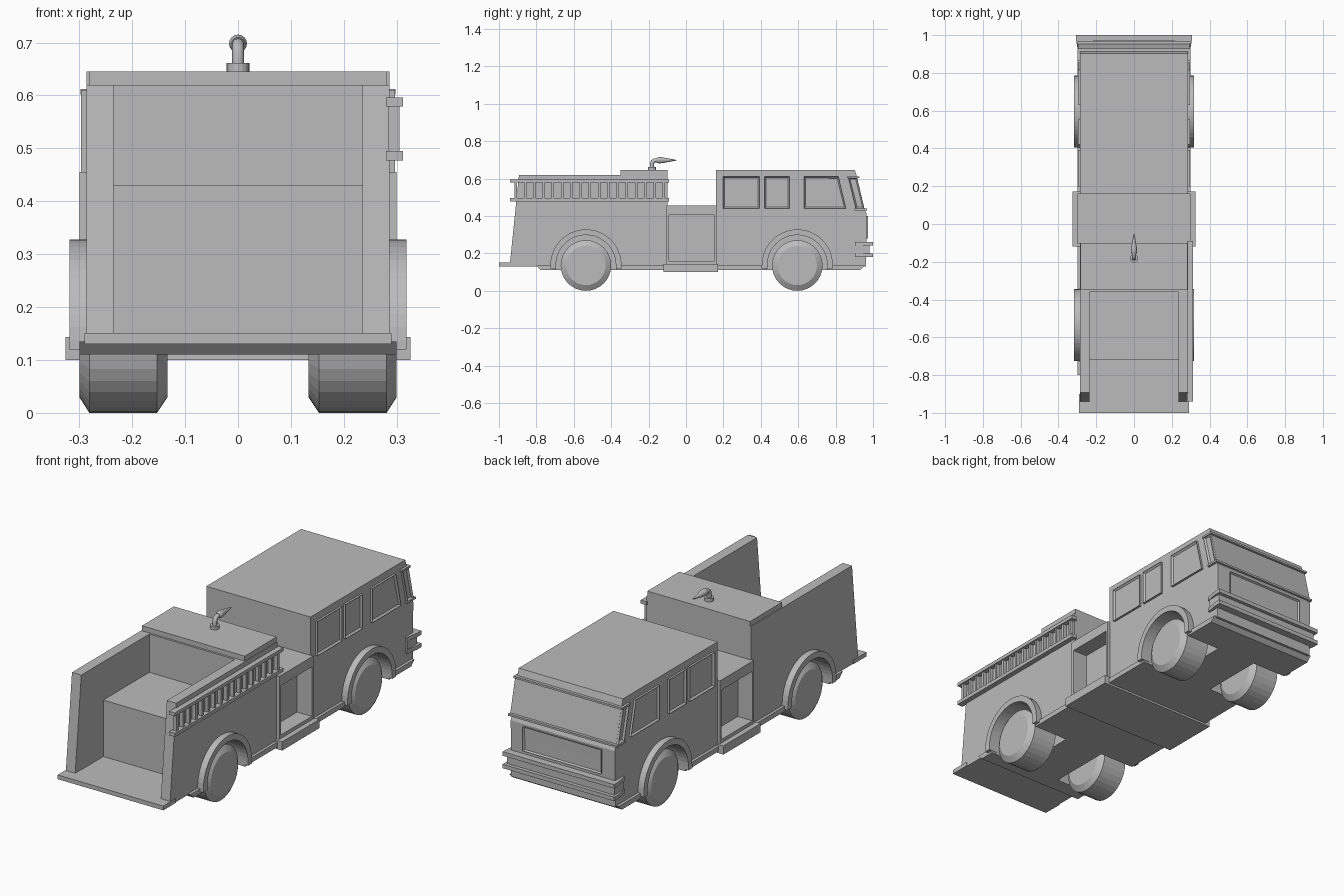
import bpy, bmesh, math
from mathutils import Vector

if "Cube" in bpy.data.objects:
    bpy.data.objects.remove(bpy.data.objects["Cube"])

grey = bpy.data.materials.new("plain_grey")
grey.diffuse_color = (0.5, 0.5, 0.5, 1)
grey.use_nodes = True
grey.node_tree.nodes["Principled BSDF"].inputs["Base Color"].default_value = grey.diffuse_color


def finish(name, bm):
    bmesh.ops.recalc_face_normals(bm, faces=bm.faces[:])
    me = bpy.data.meshes.new(name)
    bm.to_mesh(me)
    bm.free()
    me.materials.append(grey)
    ob = bpy.data.objects.new(name, me)
    bpy.context.collection.objects.link(ob)
    return ob


def place(axis, u, v, w):
    return {"x": (w, u, v), "y": (u, w, v), "z": (u, v, w)}[axis]


def prism(name, pts, a, b, axis="x", both=False, frame=0):
    """Extrude a profile from a to b; both = mirror to -x; frame = sunken pane border."""
    bm = bmesh.new()
    outer = []
    for lo, hi in ([(a, b), (-a, -b)] if both else [(a, b)]):
        p = [bm.verts.new(place(axis, u, v, lo)) for u, v in pts]
        q = [bm.verts.new(place(axis, u, v, hi)) for u, v in pts]
        bm.faces.new(p)
        outer.append(bm.faces.new(q))
        n = len(pts)
        for i in range(n):
            j = (i + 1) % n
            bm.faces.new((p[i], p[j], q[j], q[i]))
    if frame:
        bmesh.ops.recalc_face_normals(bm, faces=bm.faces[:])
        bmesh.ops.inset_individual(bm, faces=outer, thickness=frame, depth=-0.009)
    return finish(name, bm)


def rect(u0, u1, v0, v1):
    return [(u0, v0), (u1, v0), (u1, v1), (u0, v1)]


def box(name, x0, x1, y0, y1, z0, z1, both=False):
    return prism(name, rect(y0, y1, z0, z1), x0, x1, "x", both)


def lathe(name, prof, centre, axis, n=32):
    """Turn (radius, offset) points about an axis."""
    bm = bmesh.new()
    rings = []
    for r, w in prof:
        ring = []
        for i in range(n):
            t = 2 * math.pi * i / n
            ring.append(bm.verts.new(Vector(centre) + Vector(
                place(axis, r * math.cos(t), r * math.sin(t), w))))
        rings.append(ring)
    bm.faces.new(rings[0])
    bm.faces.new(rings[-1])
    for p, q in zip(rings, rings[1:]):
        for i in range(n):
            j = (i + 1) % n
            bm.faces.new((p[i], p[j], q[j], q[i]))
    return finish(name, bm)


def cut(ob, cutters):
    bpy.context.view_layer.objects.active = ob
    for c in cutters:
        m = ob.modifiers.new("cut", "BOOLEAN")
        m.operation, m.solver, m.object = "DIFFERENCE", "EXACT", c
        bpy.ops.object.modifier_apply(modifier=m.name)


def arc(yc, r, flip=False):
    pts = [(yc + r * math.cos(math.pi * i / 24), 0.138 + r * math.sin(math.pi * i / 24))
           for i in range(25)]
    return pts[::-1] if flip else pts


AXLES = (-0.535, 0.595)

# Cutters: wheel wells, hose bed, pump panel recesses
wells = []
for yc in AXLES:
    pts = arc(yc, 0.162) + [(yc - 0.162, 0.0), (yc + 0.162, 0.0)]
    wells.append(prism("well_cutter", pts, 0.11, 0.5, both=True))
bed = [box("bed_cutter", -0.235, 0.235, -1.2, -0.36, 0.43, 1),
       box("bed_step_cutter", -0.235, 0.235, -1.2, -0.72, 0.15, 1)]
recess = box("panel_cutter", 0.22, 0.5, -0.092, 0.15, 0.16, 0.405, True)

# Cab
cab = prism("cab", [(0.16, 0.13), (0.16, 0.645), (0.903, 0.645), (0.915, 0.605),
                    (0.955, 0.435), (0.966, 0.41), (0.962, 0.13)], -0.286, 0.286)
cut(cab, wells)

# Rear body with open hose bed
body = prism("rear_body", [(-0.943, 0.13), (-0.893, 0.62), (-0.1, 0.62), (-0.1, 0.13)],
             -0.286, 0.286)
cut(body, wells + bed)
box("upper_tank", -0.282, 0.282, -0.35, -0.1, 0.615, 0.645)

# Pump section with recessed panels
pump = box("pump_section", -0.3, 0.3, -0.105, 0.162, 0.13, 0.455)
cut(pump, [recess])
box("running_board", -0.326, 0.326, -0.12, 0.172, 0.1, 0.143)

# Lower skirt and rear step
skirt = prism("lower_skirt", [(-0.8, 0.135), (-0.775, 0.11), (0.93, 0.11), (0.955, 0.135)],
              -0.3, 0.3)
cut(skirt, wells)
box("rear_step", -0.29, 0.29, -1.0, -0.9, 0.13, 0.151)

for c in wells + bed + [recess]:
    bpy.data.objects.remove(c)

# Wheels and fenders
tyre = [(0.105, 0.133), (0.135, 0.153), (0.135, 0.281), (0.105, 0.3)]
for yc, end in zip(AXLES, ("rear", "front")):
    for s, side in ((1, "right"), (-1, "left")):
        lathe(f"{end}_{side}_wheel", [(r, s * w) for r, w in tyre], (0, yc, 0.135), "x")
    ring = arc(yc, 0.19) + [(yc - 0.19, 0.12), (yc - 0.16, 0.12)] \
        + arc(yc, 0.16, True) + [(yc + 0.16, 0.12), (yc + 0.19, 0.12)]
    prism(f"{end}_fenders", ring, 0.27, 0.318, both=True)

# Framed side windows
windows = {
    "rear_windows": rect(0.198, 0.393, 0.44, 0.61),
    "middle_windows": rect(0.42, 0.553, 0.44, 0.61),
    "front_windows": [(0.63, 0.44), (0.855, 0.44), (0.815, 0.61), (0.63, 0.61)],
    "corner_windows": [(0.908, 0.44), (0.953, 0.44), (0.914, 0.605), (0.868, 0.605)],
}
for name, pts in windows.items():
    prism(name, pts, 0.28, 0.297, both=True, frame=0.011)

# Ledges above and below the windscreen, and the front panel
box("windscreen_top_ledge", -0.298, 0.298, 0.862, 0.928, 0.602, 0.612)
box("windscreen_bottom_ledge", -0.298, 0.298, 0.9, 0.968, 0.43, 0.44)
prism("front_panel", rect(-0.215, 0.215, 0.28, 0.4), 0.95, 0.974, "y", frame=0.008)

# Front bumper: two bars around a core
bumper = [(-0.295, 0.903), (0.295, 0.903), (0.306, 0.97), (0.306, 1.0),
          (-0.306, 1.0), (-0.306, 0.97)]
prism("lower_bumper_bar", bumper, 0.18, 0.2, "z")
prism("upper_bumper_bar", bumper, 0.242, 0.262, "z")
box("bumper_core", -0.294, 0.294, 0.91, 0.982, 0.19, 0.25)

# Ladder on the right side
box("ladder_lower_rail", 0.28, 0.312, -0.94, -0.09, 0.477, 0.495)
box("ladder_upper_rail", 0.28, 0.312, -0.94, -0.09, 0.579, 0.596)
for i in range(17):
    y = -0.91 + i * 0.0495
    box("ladder_rung", 0.284, 0.305, y - 0.0065, y + 0.0065, 0.49, 0.582)

# Water cannon on the tank
lathe("cannon_base", [(0.022, 0.64), (0.022, 0.661)], (0, -0.182, 0), "z", 16)
curve = bpy.data.curves.new("cannon_pipe", "CURVE")
curve.dimensions = "3D"
curve.bevel_depth, curve.bevel_resolution, curve.use_fill_caps = 0.0115, 2, True
path = [(-0.182, 0.65), (-0.182, 0.678), (-0.178, 0.69), (-0.168, 0.697), (-0.14, 0.698)]
sp = curve.splines.new("POLY")
sp.points.add(len(path) - 1)
for p, (y, z) in zip(sp.points, path):
    p.co = (0, y, z, 1)
curve.materials.append(grey)
bpy.context.collection.objects.link(bpy.data.objects.new("cannon_pipe", curve))
lathe("cannon_nozzle", [(0.012, -0.16), (0.017, -0.145), (0.016, -0.13), (0.002, -0.052)],
      (0, 0, 0.698), "y", 16)
